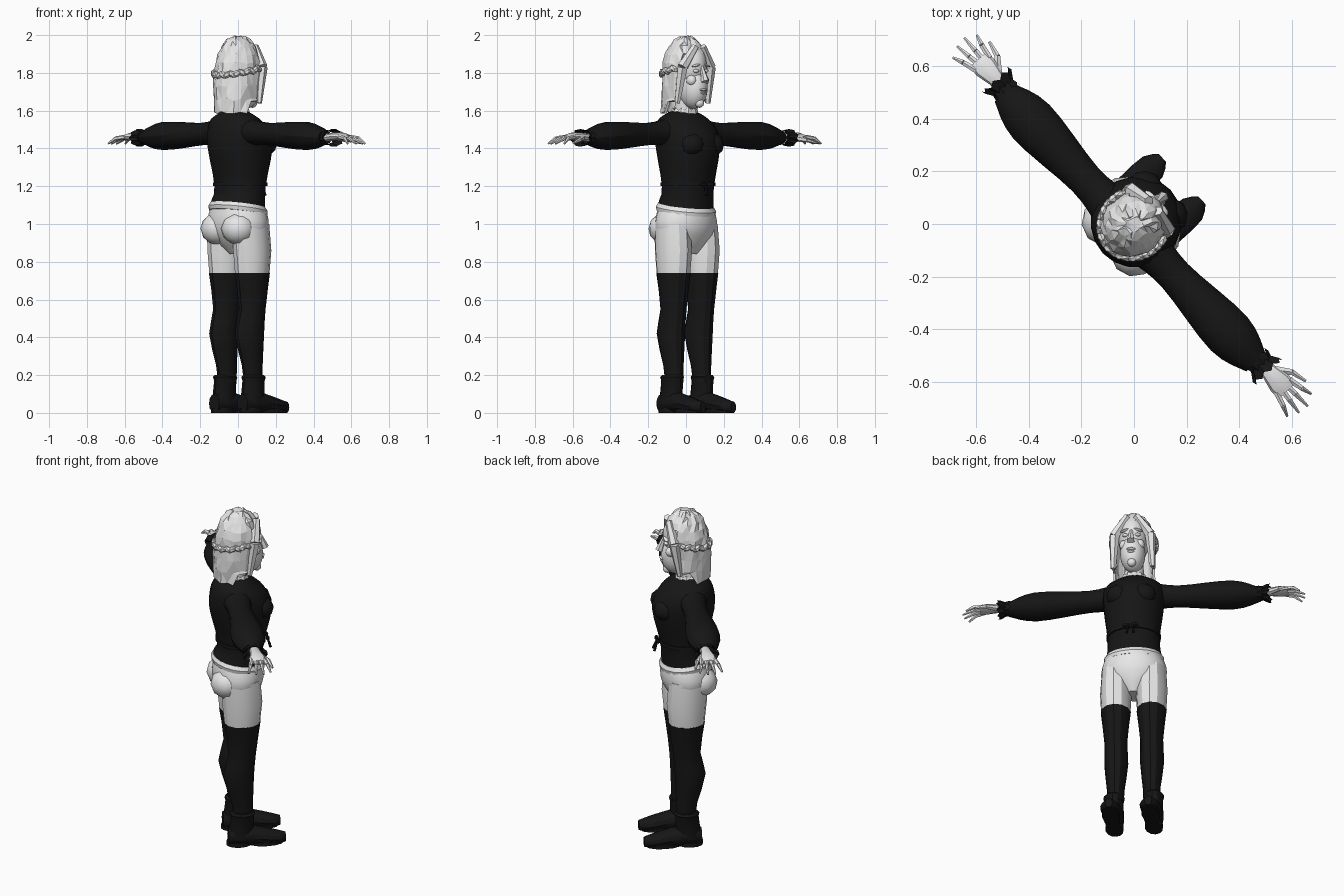
import bpy, bmesh, random
from math import sin, cos, pi, radians
from mathutils import Vector, Matrix

random.seed(4)
if "Cube" in bpy.data.objects:
    bpy.data.objects.remove(bpy.data.objects["Cube"])

TURN = radians(-47)  # the figure is built facing +y, then turned
SIDES = (("left", -1), ("right", 1))


def material(name, value):
    result = bpy.data.materials.new(name)
    result.use_nodes = True
    result.diffuse_color = (value, value, value, 1)
    shader = result.node_tree.nodes["Principled BSDF"]
    shader.inputs["Base Color"].default_value = result.diffuse_color
    return result


PALE = material("pale grey", .8)
BLACK = material("black cloth", .008)


def finish(name, bm, colour, smooth=True):
    bmesh.ops.recalc_face_normals(bm, faces=bm.faces)
    mesh = bpy.data.meshes.new(name)
    bm.to_mesh(mesh)
    bm.free()
    mesh.materials.append(colour)
    part = bpy.data.objects.new(name, mesh)
    bpy.context.collection.objects.link(part)
    part.rotation_euler.z = TURN
    if smooth:
        bpy.ops.object.select_all(action="DESELECT")
        part.select_set(True)
        bpy.context.view_layer.objects.active = part
        bpy.ops.object.shade_smooth_by_angle(angle=radians(30))
    return part


def upright(across, depth, along):
    return Vector((across, depth, along))


def forward(across, depth, along):
    return Vector((across, along, depth))


def rightward(across, depth, along):
    return Vector((along, across, depth))


def leftward(across, depth, along):
    return Vector((-along, across, depth))


def refine(rings, steps):
    """Insert rings on a smooth curve through the given ones."""
    rings = [Vector(ring) for ring in rings]
    padded = [rings[0], *rings, rings[-1]]
    result = []
    for before, a, b, after in zip(padded, padded[1:], padded[2:], padded[3:]):
        for i in range(steps):
            t = i / steps
            bend = (b - before) * (1 - t) - (after - a) * t
            result.append(a.lerp(b, t * t * (3 - 2 * t)) + bend * t * (1 - t) / 2)
    return result + [rings[-1]]


def loft_mesh(rings, offset=0, sides=12, place=upright, steps=1, capped=True):
    """Each ring is (position, depth of centre, half width, half depth)."""
    bm = bmesh.new()
    loops = []
    for along, depth, wide, deep in refine(rings, steps):
        angles = [2 * pi * i / sides for i in range(sides)]
        loops.append([bm.verts.new(place(offset + wide * cos(a), depth + deep * sin(a), along))
                      for a in angles])
    for low, high in zip(loops, loops[1:]):
        for i in range(sides):
            bm.faces.new((low[i - 1], low[i], high[i], high[i - 1]))
    if capped:
        bm.faces.new(loops[0])
        bm.faces.new(loops[-1])
    return bm


def loft(name, colour, rings, **options):
    return finish(name, loft_mesh(rings, **options), colour)


def blob(name, colour, centre, size, turn=Matrix(), detail=2, smooth=True):
    bm = bmesh.new()
    placed = Matrix.Translation(centre) @ turn @ Matrix.Diagonal((*size, 1))
    bmesh.ops.create_icosphere(bm, subdivisions=detail, radius=1, matrix=placed)
    return finish(name, bm, colour, smooth)


def taper(name, colour, start, end, thick, thin, sides=6):
    bm = bmesh.new()
    line = Vector(end) - Vector(start)
    placed = Matrix.Translation(Vector(start) + line / 2) @ line.to_track_quat("Z", "Y").to_matrix().to_4x4()
    bmesh.ops.create_cone(bm, cap_ends=True, segments=sides, radius1=thick, radius2=thin,
                          depth=line.length, matrix=placed)
    return finish(name, bm, colour)


def dip_front(bm, below):
    """Lower the hem towards the front."""
    for v in bm.verts:
        if v.co.z < below:
            v.co.z -= .15 * v.co.y


# Head, neck and face
blob("skull", PALE, (0, .01, 1.84), (.085, .12, .14), detail=3)
blob("jaw", PALE, (0, .055, 1.72), (.07, .085, .11), detail=3)
taper("neck", PALE, (0, -.02, 1.55), (0, .01, 1.72), .06, .05, sides=12)
taper("nose", PALE, (0, .15, 1.755), (0, .12, 1.84), .022, .008)
blob("upper_lip", PALE, (0, .133, 1.71), (.026, .016, .008))
blob("lower_lip", PALE, (0, .13, 1.695), (.02, .016, .009))
blob("chin", PALE, (0, .105, 1.64), (.025, .025, .025))
for tag, side in SIDES:
    blob(tag + "_eye", PALE, (.034 * side, .115, 1.81), (.018, .014, .01))
    blob(tag + "_brow", PALE, (.034 * side, .115, 1.84), (.03, .016, .007),
         turn=Matrix.Rotation(side / 4, 4, "Y"))
    blob(tag + "_cheek", PALE, (.045 * side, .09, 1.76), (.026, .03, .03))

# Hair: faceted shell, open at the face and longer at the back
dome = [(1.8 + .2 * cos(a), 0, .12 * sin(a), .13 * sin(a)) for a in (radians(15 * k) for k in range(1, 7))]
drop = [(z, -.01, .118, .126) for z in (1.73, 1.66, 1.59)]
bm = loft_mesh(dome + drop, sides=22, capped=False)
crown = [e for e in bm.edges if e.is_boundary and e.verts[0].co.z > 1.9]
bmesh.ops.holes_fill(bm, edges=crown)
face_gap = []
for f in bm.faces:
    middle = f.calc_center_median()
    if middle.z < 1.9 and middle.y > .04 and abs(middle.x) < .09:
        face_gap.append(f)
bmesh.ops.delete(bm, geom=face_gap, context="FACES")
for v in bm.verts:
    if v.co.z < 1.6 and v.co.y > -.02:
        v.co.z += .06
    v.co += Vector([random.uniform(-.006, .006) for axis in "xyz"])
    v.co.z = min(v.co.z, 2)
bmesh.ops.triangulate(bm, faces=bm.faces)
hair = finish("hair", bm, PALE, smooth=False)
hair.modifiers.new("thickness", "SOLIDIFY").thickness = .014

# Loose locks sweeping from the parting to beside the face
for tag, side in SIDES:
    bend = Vector((.1 * side, .08, 1.83))
    taper(tag + "_parted_lock", PALE, (.025 * side, .1, 1.94), bend, .02, .03)
    taper(tag + "_hanging_lock", PALE, bend, (.11 * side, .05, 1.64), .03, .015)

# Braid around the back of the head
KNOTS = 19
for i in range(KNOTS):
    a = radians(165 + 210 * i / (KNOTS - 1))
    y = .134 * sin(a)
    twist = Matrix.Rotation(a + pi / 2, 4, "Z") @ Matrix.Rotation(.6 * (-1) ** i, 4, "Y")
    blob("braid_knot", PALE, (.125 * cos(a), y, 1.815 + y / 5), (.03, .016, .017),
         turn=twist, detail=1, smooth=False)

# Jacket, belt and bow
bm = loft_mesh([(1.1, 0, .153, .138), (1.2, .015, .145, .13), (1.4, .015, .168, .175),
                (1.5, 0, .17, .155), (1.56, -.02, .14, .11), (1.6, -.02, .06, .06)], sides=20, steps=3)
dip_front(bm, below=1.15)
finish("jacket", bm, BLACK)
loft("belt", BLACK, [(1.2, .015, .152, .14), (1.22, .015, .152, .14)], sides=20)
for tag, side in SIDES:
    blob(tag + "_bust", BLACK, (.07 * side, .12, 1.42), (.07, .07, .065))
    blob(tag + "_bow_loop", BLACK, (.025 * side, .162, 1.21), (.024, .012, .014), detail=1)
    taper(tag + "_bow_tail", BLACK, (.01 * side, .16, 1.21), (.02 * side, .18, 1.15), .005, .008)

# Ruffled collar
bm = loft_mesh([(1.57, -.015, .082, .078), (1.61, -.01, .064, .064)], sides=22, capped=False)
for i, v in enumerate(bm.verts):
    v.co.z += .007 * (-1) ** i
finish("collar_ruffle", bm, PALE, smooth=False)

# Waistband and hips
bm = loft_mesh([(1.06, 0, .164, .146), (1.08, 0, .168, .15), (1.1, 0, .155, .14)], sides=20)
dip_front(bm, below=2)
finish("waistband", bm, PALE)
loft("hips", PALE, [(.84, .01, .04, .06), (.94, 0, .17, .13), (1.02, 0, .18, .145), (1.08, 0, .157, .137)],
     sides=16, steps=2)

for tag, side in SIDES:
    # Breeches and stockings
    blob(tag + "_buttock", PALE, (.08 * side, -.07, .975), (.092, .095, .088))
    loft(tag + "_thigh", PALE, [(.74, .01, .082, .1), (.86, .01, .088, .112), (1, 0, .08, .11)],
         offset=.1 * side)
    loft(tag + "_stocking", BLACK, [(.16, .015, .045, .055), (.25, .01, .05, .06), (.42, -.01, .067, .086),
                                    (.55, .01, .064, .077), (.74, .01, .084, .102)], offset=.1 * side, steps=2)

    # Ankle boots
    ankle = .11 * side
    loft(tag + "_boot_shaft", BLACK, [(.05, 0, .055, .07), (.17, .01, .052, .065), (.19, .01, .06, .07),
                                      (.2, .01, .05, .06)], offset=ankle)
    shoe = [(-.07, .04, .1), (0, .054, .12), (.1, .057, .1), (.2, .054, .07), (.25, .02, .06)]
    loft(tag + "_boot_foot", BLACK, [(y, tall / 2, wide, tall / 2) for y, wide, tall in shoe],
         offset=ankle, place=forward, steps=2)
    for part, middle, long in (("_heel", -.01, .07), ("_sole", .14, .1)):
        loft(tag + part, BLACK, [(z, middle, .05, long) for z in (0, .025)], offset=ankle)

    # Puffed sleeves with flared cuffs
    outward = rightward if side > 0 else leftward
    loft(tag + "_sleeve", BLACK, [(.1, 1.49, .085, .075), (.25, 1.477, .066, .06), (.55, 1.466, .094, .075),
                                  (.7, 1.458, .05, .036)], offset=-.02, sides=14, place=outward, steps=4)
    bm = loft_mesh([(.69, 1.458, .055, .04), (.72, 1.458, .047, .034), (.755, 1.456, .07, .047)],
                   offset=-.01, sides=18, place=outward, capped=False)
    for i, v in enumerate(bm.verts):
        v.co.x += .008 * (-1) ** i
    finish(tag + "_cuff", bm, BLACK, smooth=False)

    # Hands, fingers spread and drooping a little
    loft(tag + "_palm", PALE, [(.7, 1.457, .028, .022), (.76, 1.463, .032, .022), (.82, 1.463, .046, .021),
                               (.86, 1.456, .042, .013)], offset=-.007, sides=10, place=outward)
    for finger, reach in enumerate((.93, .95, .955, .93)):
        y = .023 * finger - .04
        knuckle = outward(y * 1.4, 1.453, .89)
        taper(tag + "_finger_base", PALE, outward(y, 1.46, .835), knuckle, .013, .011)
        taper(tag + "_finger_tip", PALE, knuckle, outward(y * 1.8, 1.425, reach), .011, .005)
    thumb_joint = outward(.055, 1.445, .82)
    taper(tag + "_thumb_base", PALE, outward(.01, 1.455, .765), thumb_joint, .017, .013)
    taper(tag + "_thumb_tip", PALE, thumb_joint, outward(.07, 1.428, .88), .012, .006)
